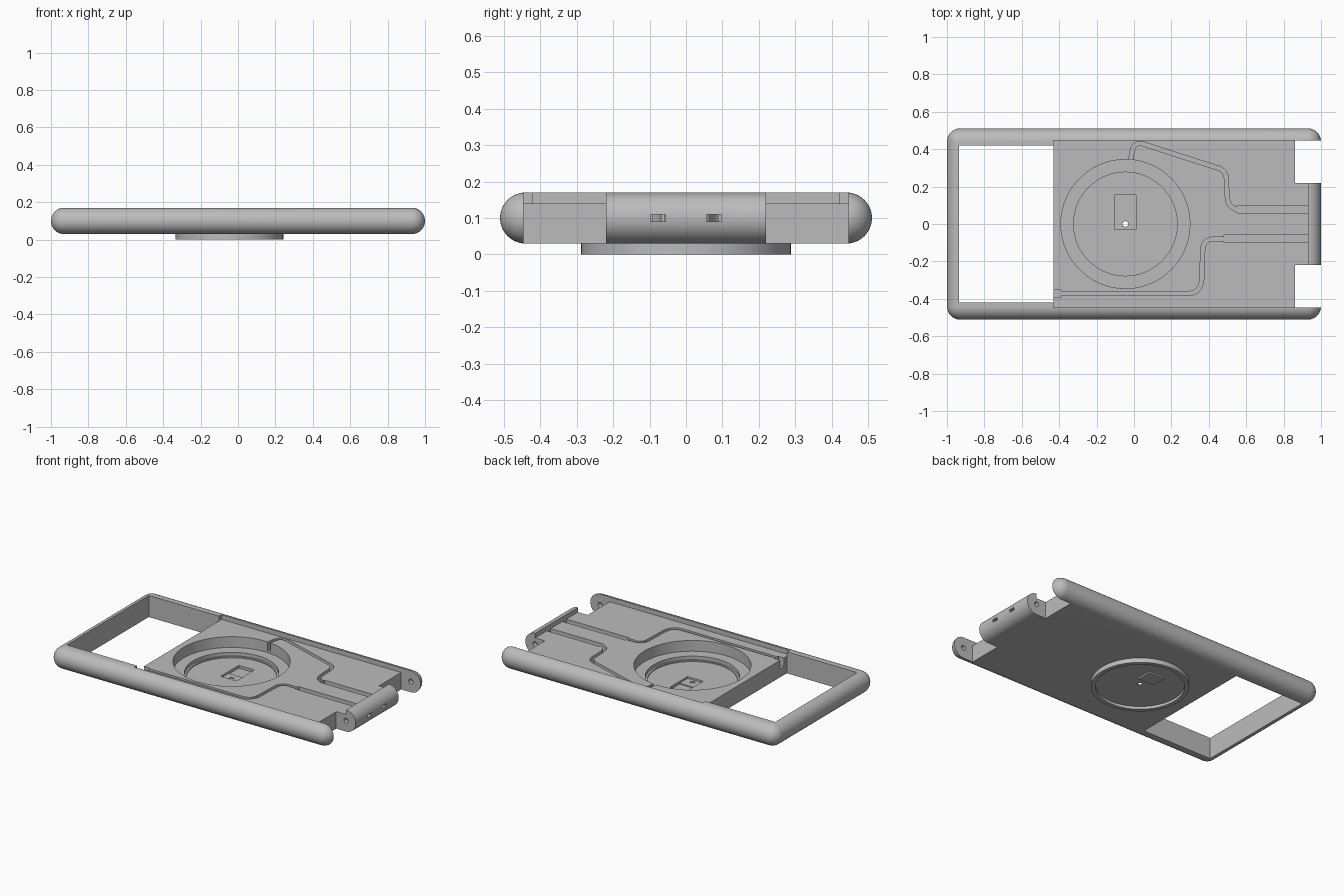
import bpy, bmesh, math
from mathutils import Vector

cube = bpy.data.objects.get("Cube")
if cube:
    bpy.data.objects.remove(cube, do_unlink=True)

grey = bpy.data.materials.new("plain grey")
grey.use_nodes = True
GREY = (0.5, 0.5, 0.5, 1)
grey.diffuse_color = GREY
grey.node_tree.nodes["Principled BSDF"].inputs["Base Color"].default_value = GREY


def finish(name, bm):
    bmesh.ops.recalc_face_normals(bm, faces=bm.faces)
    mesh = bpy.data.meshes.new(name)
    bm.to_mesh(mesh)
    bm.free()
    mesh.materials.append(grey)
    ob = bpy.data.objects.new(name, mesh)
    bpy.context.collection.objects.link(ob)
    return ob


def box(name, x, y, z, bevel=0):
    bm = bmesh.new()
    bmesh.ops.create_cube(bm, size=1)
    for v in bm.verts:
        v.co = [(a + b) / 2 + c * (b - a) for (a, b), c in zip((x, y, z), v.co)]
    if bevel:
        bmesh.ops.bevel(bm, geom=bm.edges[:], offset=bevel, segments=12,
                        profile=0.5, affect='EDGES')
    return finish(name, bm)


def lathe(name, profile, cx, cy, steps=96):
    """Closed (radius, z) profile spun about a vertical axis."""
    bm = bmesh.new()
    vs = [bm.verts.new((r, 0, z)) for r, z in profile]
    es = [bm.edges.new((vs[i], vs[i - 1])) for i in range(len(vs))]
    bmesh.ops.spin(bm, geom=vs + es, cent=(0, 0, 0), axis=(0, 0, 1),
                   angle=math.tau, steps=steps)
    bmesh.ops.remove_doubles(bm, verts=bm.verts, dist=1e-5)
    bmesh.ops.translate(bm, verts=bm.verts, vec=(cx, cy, 0))
    return finish(name, bm)


def cylinder(name, centre, radius, depth, axis='Z'):
    bm = bmesh.new()
    bmesh.ops.create_cone(bm, cap_ends=True, segments=64 if radius > 0.1 else 24,
                          radius1=radius, radius2=radius, depth=depth)
    ob = finish(name, bm)
    turn = Vector((0, 0, 1)).rotation_difference(
        Vector((0, 1, 0) if axis == 'Y' else (0, 0, 1))).to_matrix().to_4x4()
    ob.data.transform(turn)
    ob.data.transform(turn.Translation(centre))
    return ob


def channel(name, path, width, z0, z1):
    """Upright-walled strip following a path softened by corner cutting."""
    pts = [Vector(p) for p in path]
    for _ in range(3):
        soft = [pts[0]]
        for a, b in zip(pts, pts[1:]):
            soft += [a.lerp(b, 0.25), a.lerp(b, 0.75)]
        pts = soft + [pts[-1]]
    left, right = [], []
    for i, p in enumerate(pts):
        d = (pts[min(i + 1, len(pts) - 1)] - pts[max(i - 1, 0)]).normalized()
        n = Vector((-d.y, d.x)) * width / 2
        left.append(p + n)
        right.append(p - n)
    bm = bmesh.new()
    rows = [[bm.verts.new((*a, z)) for a, z in ((l, z0), (r, z0), (r, z1), (l, z1))]
            for l, r in zip(left, right)]
    for a, b in zip(rows, rows[1:]):
        for k in range(4):
            bm.faces.new((a[k], a[k - 1], b[k - 1], b[k]))
    bm.faces.new(rows[0])
    bm.faces.new(rows[-1])
    return finish(name, bm)


def cut(ob, cutters):
    bpy.context.view_layer.objects.active = ob
    for c in cutters:
        c.hide_render = True
        m = ob.modifiers.new("cut", 'BOOLEAN')
        m.operation, m.solver, m.object = 'DIFFERENCE', 'EXACT', c
        bpy.ops.object.modifier_apply(modifier=m.name)
        bpy.data.objects.remove(c, do_unlink=True)


BOT, TOP, FLOOR, MID = 0.03, 0.17, 0.14, 0.10
CX, CY = -0.046, 0.0
HIGH = (FLOOR, 0.3)
GROOVE = 0.085

# Rounded case with window, recessed deck and round opening
case = box("case_frame", (-1, 1), (-0.511, 0.511), (BOT, TOP), bevel=0.0698)
cutters = [
    box("window_cut", (-0.935, -0.43), (-0.42, 0.42), (-0.1, 0.3)),
    box("deck_cut", (-0.431, 0.93), (-0.446, 0.446), HIGH),
    cylinder("cup_opening", (CX, CY, 0.1), 0.345, 0.4),
]
# Hinge notches, pin holes, wide cable grooves and exit slots
for s in (-1, 1):
    ys = sorted((s * 0.22, s * 0.446))
    cutters += [
        box("notch_cut", (0.86, 1.1), ys, (-0.1, 0.3)),
        cylinder("rail_pin_hole", (0.93, s * 0.446, MID), 0.016, 0.06, 'Y'),
        cylinder("block_pin_hole", (0.93, s * 0.22, MID), 0.016, 0.06, 'Y'),
        box("wide_groove", (0.55 if s > 0 else 0.48, 0.93),
            sorted((s * 0.06, s * 0.1)), (GROOVE, 0.3)),
        box("exit_slot", (0.92, 1.1), sorted((s * 0.056, s * 0.097)), (0.09, 0.109)),
    ]
# Narrow winding cable grooves
cutters += [
    channel("upper_groove", [(0.56, 0.07), (0.505, 0.1), (0.495, 0.17), (0.495, 0.285),
                             (0.4, 0.315), (0.12, 0.405), (0, 0.445), (-0.02, 0.33)],
            0.022, GROOVE, 0.3),
    channel("lower_groove", [(0.49, -0.08), (0.37, -0.08), (0.365, -0.2), (0.36, -0.37),
                             (0.22, -0.372), (-0.1, -0.372), (-0.45, -0.372)],
            0.022, GROOVE, 0.3),
    channel("groove_mouth", [(-0.39, -0.372), (-0.45, -0.372)], 0.04, GROOVE, 0.3),
]
cut(case, cutters)

# Stepped round cup with a hanging rim
cup = lathe("round_cup", [(0, 0.04), (0.265, 0.04), (0.265, 0.047), (0.277, 0.047),
                          (0.277, 0.07), (0.345, 0.07), (0.345, BOT), (0.288, BOT),
                          (0.288, 0), (0.262, 0), (0.262, 0.018), (0, 0.018)], CX, CY)
cut(cup, [
    box("pocket_cut", (-0.103, 0.01), (-0.03, 0.155), (0.028, 0.1)),
    box("deep_pocket_cut", (-0.103, 0.01), (0.052, 0.155), (0.022, 0.1)),
    cylinder("wire_hole", (CX, 0, 0.03), 0.015, 0.2),
])
# Small square boss under the cup floor
boss = box("square_boss", (-0.103, 0.01), (0.052, 0.155), (0.008, 0.0185))

for ob in (case, cup, boss):
    bpy.ops.object.select_all(action='DESELECT')
    ob.select_set(True)
    bpy.context.view_layer.objects.active = ob
    bpy.ops.object.shade_smooth_by_angle(angle=math.radians(30))
